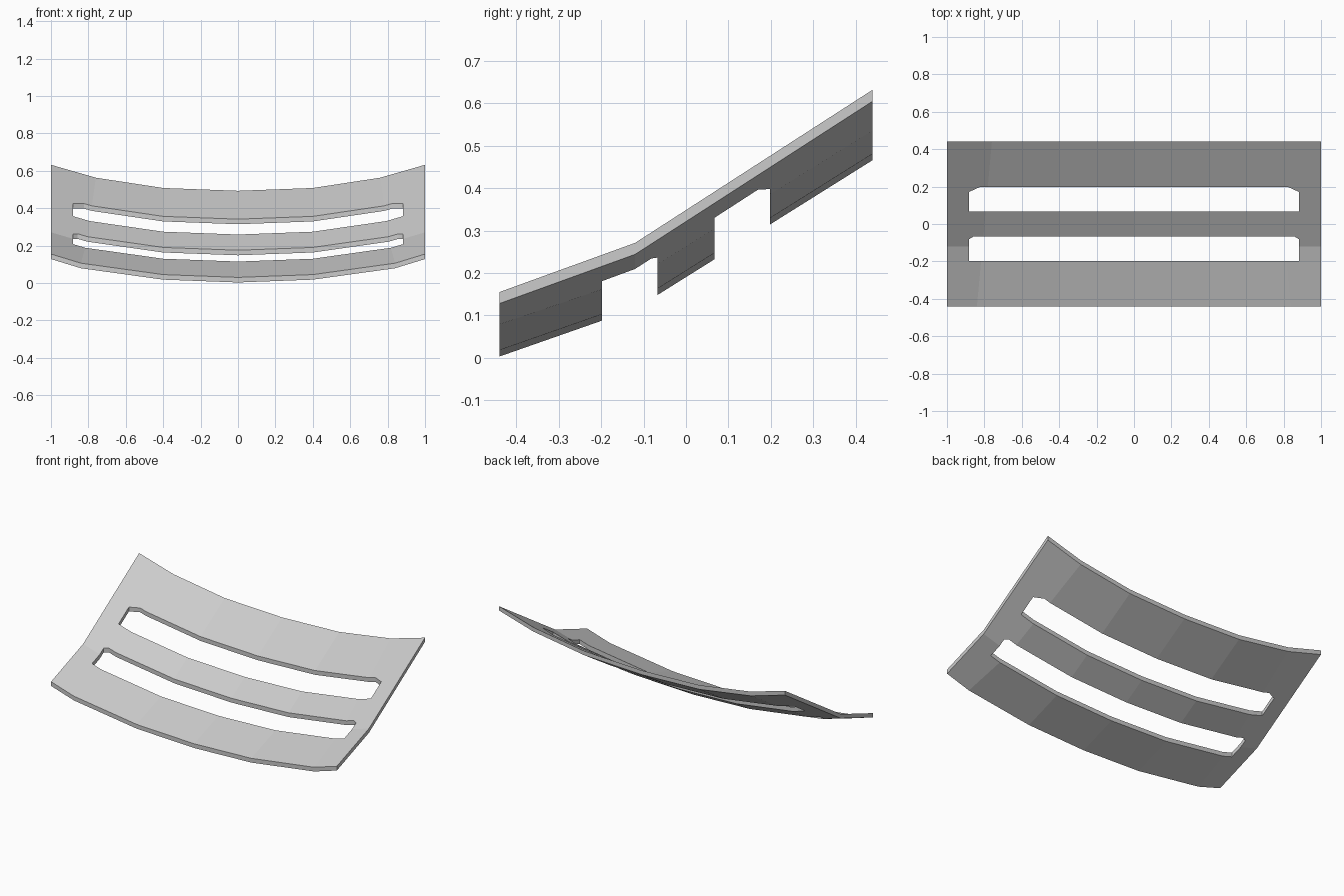
import bpy, bmesh

if "Cube" in bpy.data.objects:
    bpy.data.objects.remove(bpy.data.objects["Cube"], do_unlink=True)

grey = bpy.data.materials.new("light grey")
grey.use_nodes = True
grey.diffuse_color = (0.6, 0.6, 0.6, 1)
grey.node_tree.nodes["Principled BSDF"].inputs["Base Color"].default_value = grey.diffuse_color


def make_object(name, bm):
    bmesh.ops.recalc_face_normals(bm, faces=bm.faces)
    mesh = bpy.data.meshes.new(name)
    bm.to_mesh(mesh)
    bm.free()
    mesh.materials.append(grey)
    obj = bpy.data.objects.new(name, mesh)
    bpy.context.collection.objects.link(obj)
    return obj


def extrude_vertical(bm, faces, height):
    result = bmesh.ops.extrude_face_region(bm, geom=faces, use_keep_orig=True)
    verts = [v for v in result["geom"] if isinstance(v, bmesh.types.BMVert)]
    bmesh.ops.translate(bm, verts=verts, vec=(0, 0, height))


# Bent sheet: rows are (y, underside height at centre, shoulder x, shoulder rise, end rise)
THICKNESS = 0.027
rows = [(-0.44, 0.003, 0.84, 0.076, 0.125),
        (-0.12, 0.115, 0.81, 0.073, 0.129),
        (0.44, 0.466, 0.76, 0.070, 0.139)]
bm = bmesh.new()
grid = []
for y, z, shoulder, rise, end in rows:
    half = [(0.4, 0.015), (shoulder, rise), (1, end)]
    section = [(-x, r) for x, r in reversed(half)] + [(0, 0)] + half
    grid.append([bm.verts.new((x, y, z + r)) for x, r in section])
for near, far in zip(grid, grid[1:]):
    for i in range(len(near) - 1):
        bm.faces.new((near[i], near[i + 1], far[i + 1], far[i]))
extrude_vertical(bm, bm.faces[:], THICKNESS)
panel = make_object("slatted_panel", bm)


# Long slots with clipped rear corners
def cut_slot(name, front, back, clip_x, clip_y):
    half = [(0.883, front), (0.883, back - clip_y), (0.883 - clip_x, back)]
    outline = half + [(-x, y) for x, y in reversed(half)]
    bm = bmesh.new()
    face = bm.faces.new([bm.verts.new((x, y, -1)) for x, y in outline])
    extrude_vertical(bm, [face], 3)
    cutter = make_object(name, bm)
    cutter.hide_render = True
    mod = panel.modifiers.new(name, "BOOLEAN")
    mod.operation = "DIFFERENCE"
    mod.solver = "EXACT"
    mod.object = cutter
    bpy.context.view_layer.objects.active = panel
    bpy.ops.object.modifier_apply(modifier=mod.name)
    bpy.data.objects.remove(cutter, do_unlink=True)


cut_slot("front_slot", -0.198, -0.067, 0.025, 0.015)
cut_slot("rear_slot", 0.067, 0.198, 0.06, 0.027)
